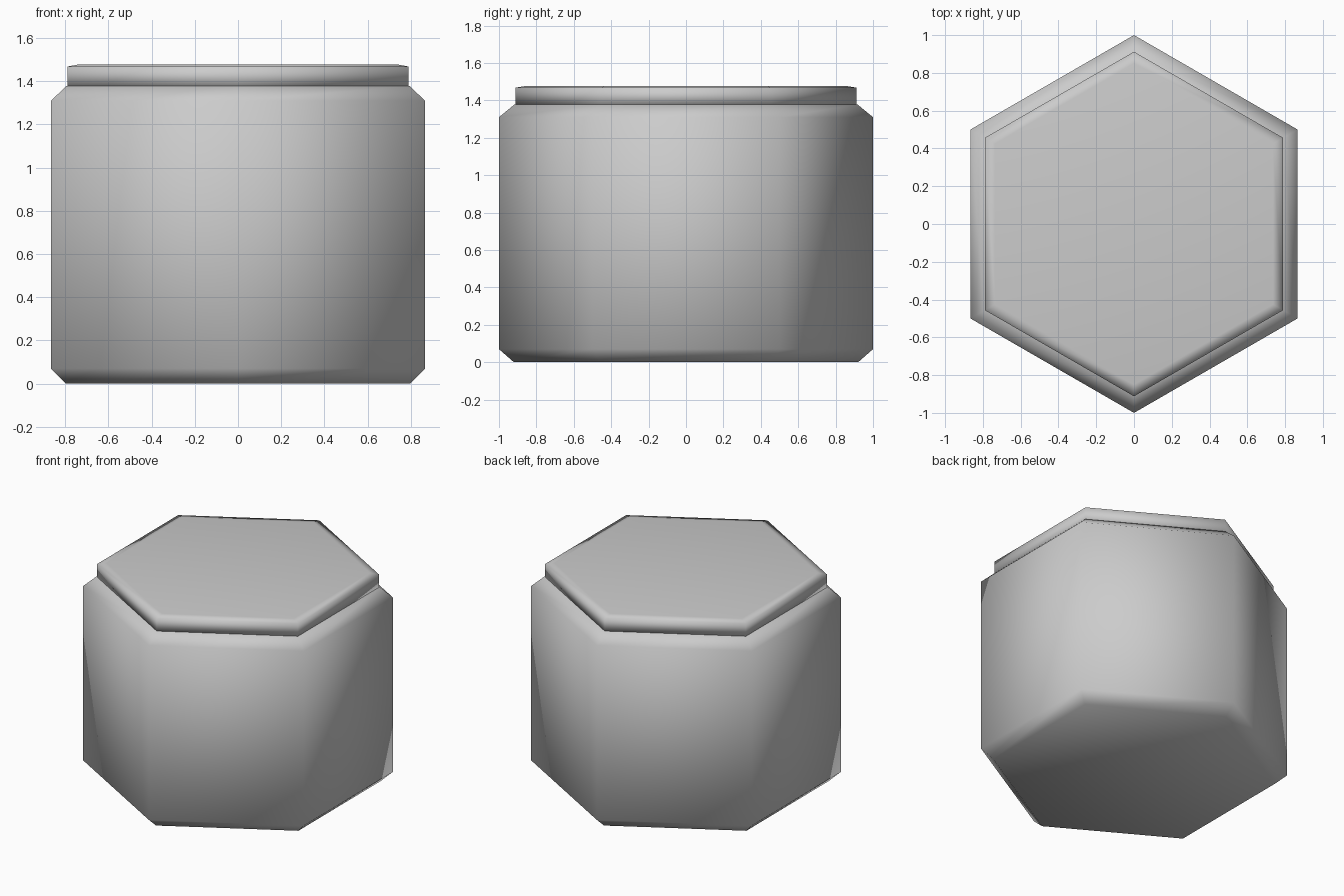
import bpy, bmesh, math

if "Cube" in bpy.data.objects:
    bpy.data.objects.remove(bpy.data.objects["Cube"])


def hex_part(name, profile):
    """Closed hexagonal solid from (radius, height) rings, corners on the y axis."""
    bm = bmesh.new()
    rings = []
    for r, z in profile:
        angles = [math.radians(90 + 60 * i) for i in range(6)]
        rings.append([bm.verts.new((r * math.cos(a), r * math.sin(a), z)) for a in angles])
    for low, high in zip(rings, rings[1:]):
        for i in range(6):
            j = (i + 1) % 6
            bm.faces.new((low[i], low[j], high[j], high[i]))
    bm.faces.new(list(reversed(rings[0])))
    bm.faces.new(rings[-1])
    for f in bm.faces:
        f.smooth = True
    mesh = bpy.data.meshes.new(name)
    bm.to_mesh(mesh)
    bm.free()
    obj = bpy.data.objects.new(name, mesh)
    bpy.context.collection.objects.link(obj)
    return obj


# Body with chamfered top and bottom rims
hex_part("body", [(0.92, 0.0), (1.0, 0.07), (1.0, 1.31), (0.917, 1.378)])

# Thin lid with a slight bevel on its top edge
hex_part("lid", [(0.912, 1.375), (0.912, 1.468), (0.85, 1.478)])
